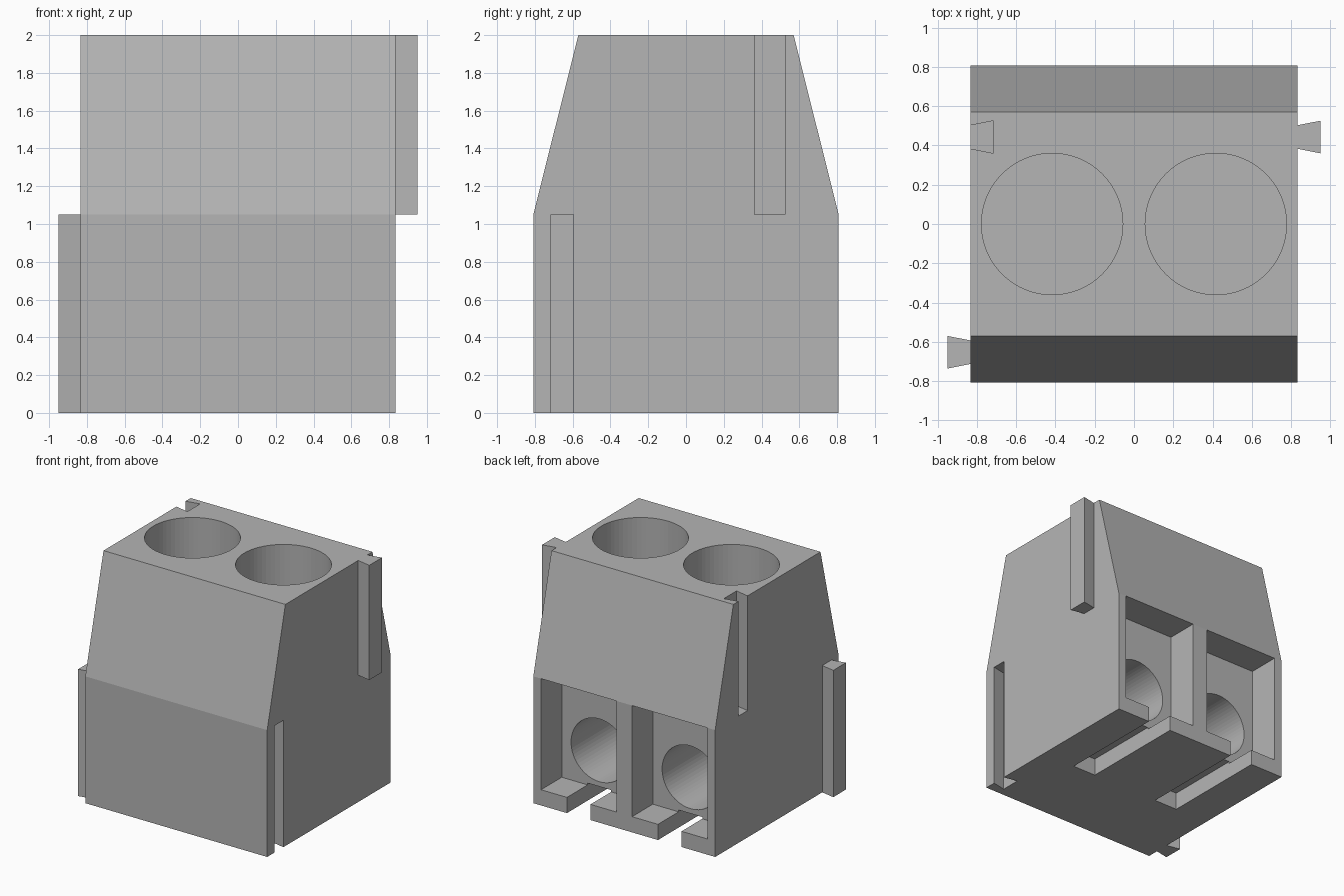
import bpy, bmesh, math
from mathutils import Matrix, Vector

if "Cube" in bpy.data.objects:
    bpy.data.objects.remove(bpy.data.objects["Cube"])

grey = bpy.data.materials.new("grey_plastic")
grey.diffuse_color = (0.46, 0.46, 0.46, 1)
grey.use_nodes = True
grey.node_tree.nodes["Principled BSDF"].inputs["Base Color"].default_value = grey.diffuse_color


def finish(name, bm):
    bmesh.ops.recalc_face_normals(bm, faces=bm.faces)
    me = bpy.data.meshes.new(name)
    bm.to_mesh(me)
    bm.free()
    me.materials.append(grey)
    ob = bpy.data.objects.new(name, me)
    bpy.context.collection.objects.link(ob)
    return ob


def prism(name, points, direction):
    """Extrude a closed polygon along a direction."""
    bm = bmesh.new()
    face = bm.faces.new([bm.verts.new(p) for p in points])
    geo = bmesh.ops.extrude_face_region(bm, geom=[face])["geom"]
    bmesh.ops.translate(bm, vec=direction,
                        verts=[v for v in geo if isinstance(v, bmesh.types.BMVert)])
    return finish(name, bm)


def box(name, x0, x1, y0, y1, z0, z1):
    return prism(name, [(x0, y0, z0), (x1, y0, z0), (x1, y1, z0), (x0, y1, z0)],
                 (0, 0, z1 - z0))


def cylinder(name, radius, start, end, segments=64):
    a, b = Vector(start), Vector(end)
    rot = (b - a).to_track_quat('Z', 'Y').to_matrix().to_4x4()
    bm = bmesh.new()
    bmesh.ops.create_cone(bm, cap_ends=True, segments=segments, radius1=radius,
                          radius2=radius, depth=(b - a).length,
                          matrix=Matrix.Translation((a + b) / 2) @ rot)
    return finish(name, bm)


def dovetail(name, x_neck, x_wide, y, neck, wide, z0, z1):
    return prism(name, [(x_neck, y - neck, z0), (x_wide, y - wide, z0),
                        (x_wide, y + wide, z0), (x_neck, y + neck, z0)],
                 (0, 0, z1 - z0))


W, D, SHOULDER, TOP = 0.833, 0.808, 1.05, 2.0

# Housing with sloped upper front and back
profile = [(-D, 0), (D, 0), (D, SHOULDER), (0.57, TOP), (-0.57, TOP), (-D, SHOULDER)]
housing = prism("housing", [(-W, y, z) for y, z in profile], (2 * W, 0, 0))

cutters = []
for side, x in (("left", -0.417), ("right", 0.417)):
    # Screw well, wire pocket, wire hole and bottom slot for each terminal
    cutters += [
        cylinder(side + "_screw_well_cutter", 0.36, (x, 0, 1.1), (x, 0, 2.1)),
        box(side + "_pocket_cutter", x - 0.345, x + 0.345, 0.537, 1.0, 0.13, SHOULDER),
        cylinder(side + "_wire_hole_cutter", 0.26, (x, -0.3, 0.445), (x, 0.7, 0.445)),
        box(side + "_slot_cutter", x - 0.108, x + 0.108, -0.11, 1.0, -0.1, 0.145),
    ]

# Dovetail grooves: neck is pushed slightly outside the wall
cutters += [
    dovetail("left_groove_cutter", -W - 0.02, -0.715, 0.443, 0.055, 0.083, SHOULDER, 2.1),
    dovetail("right_groove_cutter", W + 0.02, 0.715, -0.655, 0.055, 0.083, -0.1, SHOULDER),
]

for cutter in cutters:
    cutter.hide_render = True
    cutter.hide_set(True)
    cutter.display_type = 'WIRE'
    mod = housing.modifiers.new(cutter.name, 'BOOLEAN')
    mod.operation = 'DIFFERENCE'
    mod.solver = 'EXACT'
    mod.object = cutter

# Dovetail tabs
dovetail("right_tab", W, 0.95, 0.443, 0.06, 0.083, SHOULDER, TOP)
dovetail("left_tab", -W, -0.95, -0.653, 0.06, 0.083, 0, SHOULDER)
